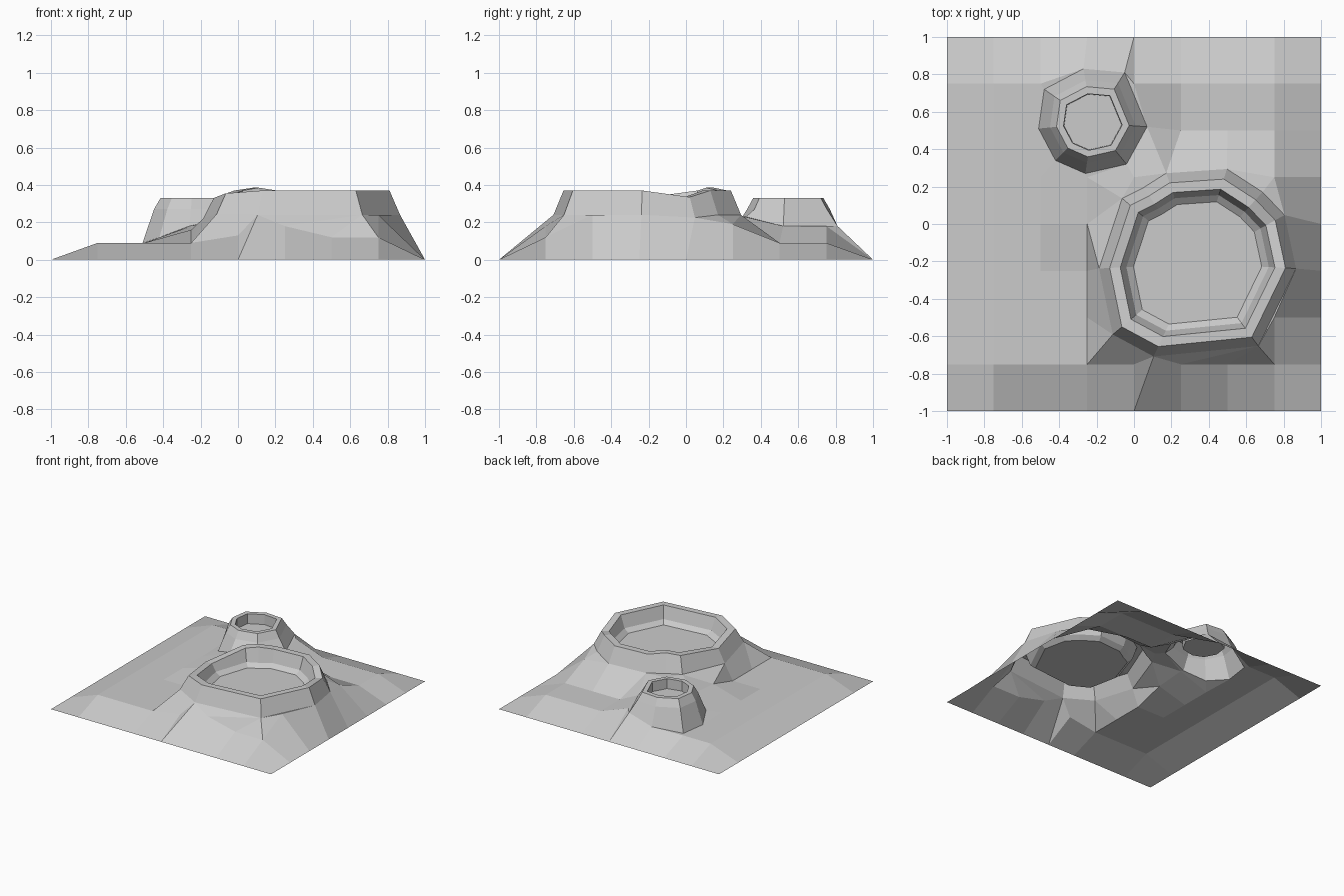
import bpy, bmesh
from mathutils import Vector
from mathutils.geometry import delaunay_2d_cdt

if "Cube" in bpy.data.objects:
    bpy.data.objects.remove(bpy.data.objects["Cube"])


def scaled(ring, centre, s, z=None):
    """Scale a ring about a centre in plan; z is None (keep) or a function of z."""
    cx, cy = centre
    return [(cx + (x - cx) * s, cy + (y - cy) * s, h if z is None else z(h))
            for x, y, h in ring]


def inside(x, y, ring):
    hit = False
    for (x1, y1, _), (x2, y2, _) in zip(ring, ring[1:] + ring[:1]):
        if (y1 > y) != (y2 > y) and x < x1 + (y - y1) * (x2 - x1) / (y2 - y1):
            hit = not hit
    return hit


def make(name, verts, faces):
    me = bpy.data.meshes.new(name)
    me.from_pydata(verts, [], faces)
    me.update()
    ob = bpy.data.objects.new(name, me)
    bpy.context.collection.objects.link(ob)
    return ob


def loft(name, rings):
    """Skin counter-clockwise rings from the base up and over, closing the floor."""
    n = len(rings[0])
    verts = [p for r in rings for p in r]
    faces = [(k * n + i, k * n + (i + 1) % n, (k + 1) * n + (i + 1) % n, (k + 1) * n + i)
             for k in range(len(rings) - 1) for i in range(n)]
    faces.append(tuple(range((len(rings) - 1) * n, len(rings) * n)))
    return make(name, verts, faces)


# Large crater: uneven rim, with the other rings scaled from it
big_c = (0.34, -0.21)
big_rim = [(0.13, -0.655, .37), (0.63, -0.605, .37), (0.81, -0.235, .37),
           (0.755, 0.02, .335), (0.65, 0.13, .37), (0.48, 0.24, .37),
           (0.19, 0.22, .37), (0.08, 0.15, .385), (-0.02, 0.10, .37),
           (-0.13, -0.235, .33), (-0.065, -0.55, .355)]
big_base = scaled(big_rim, big_c, 1.12, lambda z: 0.24 if z > 0.36 else z - 0.11)
loft("large_crater", [big_base, big_rim,
                      scaled(big_rim, big_c, 0.88),
                      scaled(big_rim, big_c, 0.81, lambda z: 0.27),
                      scaled(big_rim, big_c, 0.73, lambda z: 0.24)])

# Small crater: octagonal cone following the slope, with a level rim
small_c = (-0.22, 0.54)
small_base = [(-0.26, 0.27, .18), (-0.04, 0.32, .23), (0.07, 0.52, .18),
              (-0.05, 0.81, .18), (-0.27, 0.83, .13), (-0.48, 0.72, .09),
              (-0.51, 0.51, .09), (-0.42, 0.34, .12)]
loft("small_crater", [small_base,
                      scaled(small_base, small_c, 0.79, lambda z: 0.27),
                      scaled(small_base, small_c, 0.67, lambda z: 0.33),
                      scaled(small_base, small_c, 0.54, lambda z: 0.33),
                      scaled(small_base, small_c, 0.53, lambda z: 0.25)])

# Ground: 8 x 8 height grid, meshed around both crater bases
heights = [(.09, .09, .09, .13, .18, .12, .12),
           (.09, .09, .09, .20, .24, .24, .24),
           (.09, .09, .09, .24, .24, .24, .24),
           (.09, .09, .16, .24, .24, .24, .24),
           (.09, .09, .18, .24, .24, .24, .19),
           (.09, .09, .18, .18, .09, .09, .09),
           (.09, .09, .18, .18, .09, .09, .09)]
keep_out = [big_base, scaled(small_base, small_c, 1.08)]
pts, edges = [], []
for ring in (big_base, small_base):
    s, n = len(pts), len(ring)
    pts += ring
    edges += [(s + i, s + (i + 1) % n) for i in range(n)]
for j in range(9):
    for i in range(9):
        x, y = -1 + i * 0.25, -1 + j * 0.25
        z = heights[j - 1][i - 1] if 0 < i < 8 and 0 < j < 8 else 0.0
        if not any(inside(x, y, r) for r in keep_out):
            pts.append((x, y, z))
out = delaunay_2d_cdt([Vector(p[:2]) for p in pts], edges, [], 0, 1e-5)
verts = [(v.x, v.y, pts[o[0]][2] if o else 0.1) for v, o in zip(out[0], out[3])]
faces = []
for f in out[2]:
    cx = sum(verts[k][0] for k in f) / len(f)
    cy = sum(verts[k][1] for k in f) / len(f)
    if not inside(cx, cy, big_base) and not inside(cx, cy, small_base):
        faces.append(tuple(f))
ground = make("ground", verts, faces)

# Merge triangle pairs back into the square cells of the grid
bm = bmesh.new()
bm.from_mesh(ground.data)
bmesh.ops.join_triangles(bm, faces=bm.faces[:], angle_face_threshold=0.9,
                         angle_shape_threshold=0.9)
bm.to_mesh(ground.data)
bm.free()
